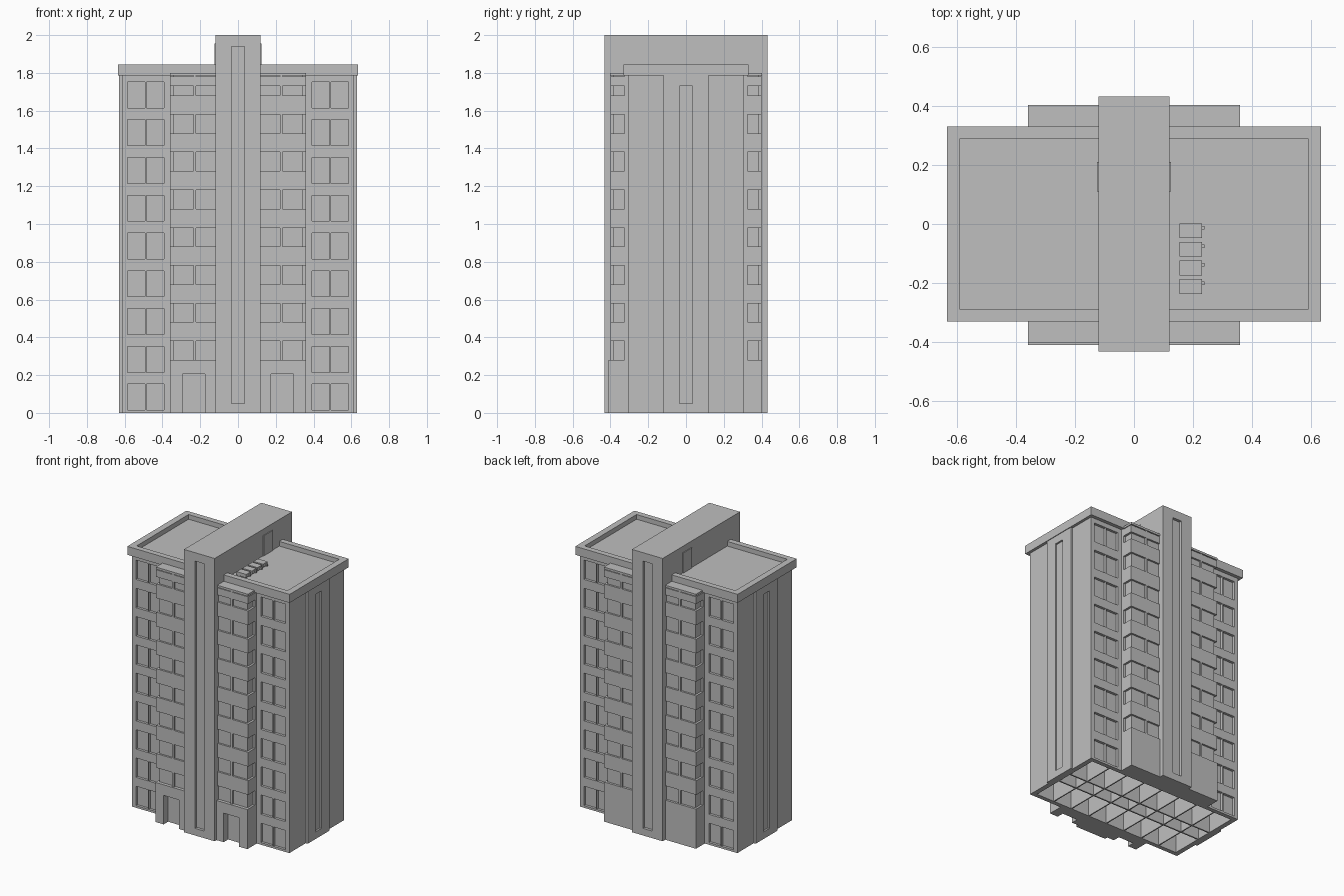
import bpy
import bmesh

if "Cube" in bpy.data.objects:
    bpy.data.objects.remove(bpy.data.objects["Cube"], do_unlink=True)

concrete = bpy.data.materials.new("light_grey_concrete")
concrete.use_nodes = True
grey = (0.52, 0.52, 0.52, 1)
concrete.diffuse_color = grey
concrete.node_tree.nodes["Principled BSDF"].inputs["Base Color"].default_value = grey


def box(x0, x1, y0, y1, z0, z1):
    return (min(x0, x1), max(x0, x1), min(y0, y1), max(y0, y1), z0, z1)


def build(name, boxes):
    """One object made of axis-aligned boxes."""
    bm = bmesh.new()
    for x0, x1, y0, y1, z0, z1 in boxes:
        verts = bmesh.ops.create_cube(bm, size=1)["verts"]
        for v in verts:
            v.co = (x1 if v.co.x > 0 else x0,
                    y1 if v.co.y > 0 else y0,
                    z1 if v.co.z > 0 else z0)
    mesh = bpy.data.meshes.new(name)
    bm.to_mesh(mesh)
    bm.free()
    mesh.materials.append(concrete)
    obj = bpy.data.objects.new(name, mesh)
    bpy.context.collection.objects.link(obj)
    return obj


def carve(obj, boxes):
    """Cut boxes out of an object and discard the cutter."""
    cutter = build("cutter", boxes)
    cutter.hide_render = True
    mod = obj.modifiers.new("openings", "BOOLEAN")
    mod.operation = "DIFFERENCE"
    mod.solver = "EXACT"
    mod.object = cutter
    bpy.context.view_layer.objects.active = obj
    bpy.ops.object.modifier_apply(modifier=mod.name)
    bpy.data.objects.remove(cutter, do_unlink=True)


SIDES = (-1, 1)
HALF_X, HALF_Y = 0.615, 0.305
FLOOR = 0.2

# Main block with paired recessed windows on both long sides
body = build("main_block", [box(-HALF_X, HALF_X, -HALF_Y, HALF_Y, 0, 1.8)])
openings = []
for sx in SIDES:
    for sy in SIDES:
        for level in range(9):
            z = 0.015 + level * FLOOR
            for a, b in ((0.392, 0.485), (0.492, 0.585)):
                openings.append(box(sx * a, sx * b, sy * 0.287, sy * 0.4, z, z + 0.137))

# Open rooms under the ground floor, divided by thin walls
columns, wall = 8, 0.008
room = 2 * (HALF_X - 0.03) / columns
rows = ((-0.275, -0.06), (-0.05, 0.05), (0.06, 0.275))
for i in range(columns):
    x = -HALF_X + 0.03 + i * room
    for y0, y1 in rows:
        openings.append(box(x + wall / 2, x + room - wall / 2, y0, y1, -0.1, 0.17))
carve(body, openings)

# Projecting strips with slots on the end walls
for sx, side in ((-1, "right"), (1, "left")):
    strip = build(side + "_end_strip", [box(sx * 0.61, sx * 0.63, -0.12, 0.12, 0, 1.8)])
    carve(strip, [box(sx * 0.618, sx * 0.7, -0.035, 0.035, 0.05, 1.73)])

# Overhanging roof with sunken deck
roof = build("roof_parapet", [box(-0.635, 0.635, -0.33, 0.33, 1.785, 1.845)])
carve(roof, [box(-0.59, 0.59, -0.29, 0.29, 1.812, 1.9)])

# Central tower: front and back shafts, joined above the roof
for sy, side in ((-1, "front"), (1, "back")):
    shaft = build(side + "_tower_shaft", [box(-0.12, 0.12, sy * 0.3, sy * 0.432, 0, 2)])
    carve(shaft, [box(-0.035, 0.035, sy * 0.412, sy * 0.5, 0.05, 1.94)])
build("tower_bridge", [box(-0.12, 0.12, -0.3, 0.3, 1.8, 2)])

# Roof access doors on both faces of the tower
build("roof_doors", [box(sx * 0.118, sx * 0.125, 0.11, 0.21, 1.812, 1.955) for sx in SIDES])

# Bays beside the tower: full bands alternating with set-back glazing
for sy, face in ((-1, "front"), (1, "back")):
    for sx, side in ((-1, "right"), (1, "left")):
        name = face + "_" + side
        build(name + "_bay_core", [box(sx * 0.1, sx * 0.345, sy * 0.3, sy * 0.387, 0.27, 1.79)])
        bands = [box(sx * 0.1, sx * 0.36, sy * 0.3, sy * 0.403, 1.785, 1.8)]
        for level in range(8):
            z = 0.28 + level * FLOOR
            if level < 7:
                bands.append(box(sx * 0.1, sx * 0.36, sy * 0.3, sy * 0.4, z + 0.1, z + FLOOR))
            else:
                bands.append(box(sx * 0.1, sx * 0.36, sy * 0.3, sy * 0.4, z + 0.05, z + 0.01 + 0.1 - 0.01))
        # Slim mullion and inner post
        bands.append(box(sx * 0.222, sx * 0.236, sy * 0.38, sy * 0.4, 0.27, 1.79))
        bands.append(box(sx * 0.34, sx * 0.36, sy * 0.3, sy * 0.325, 0.27, 1.79))
        build(name + "_bay_bands", bands)

        # Solid plinth, hollow underneath, with an entrance at the front
        outer = 0.41 if sy < 0 else 0.403
        plinth = build(name + "_plinth", [box(sx * 0.1, sx * 0.36, sy * 0.304, sy * outer, 0, 0.28)])
        if sy < 0:
            carve(plinth, [box(sx * 0.175, sx * 0.295, -0.36, -0.5, -0.1, 0.205)])

# Cooling units in a row on the roof deck
units = []
for i in range(4):
    y = -0.237 + i * 0.063
    units.append(box(0.155, 0.23, y, y + 0.05, 1.818, 1.842))
    units.append(box(0.225, 0.24, y + 0.03, y + 0.042, 1.818, 1.832))
    units += [box(x, x + 0.008, y, y + 0.05, 1.81, 1.82) for x in (0.165, 0.212)]
build("cooling_units", units)
